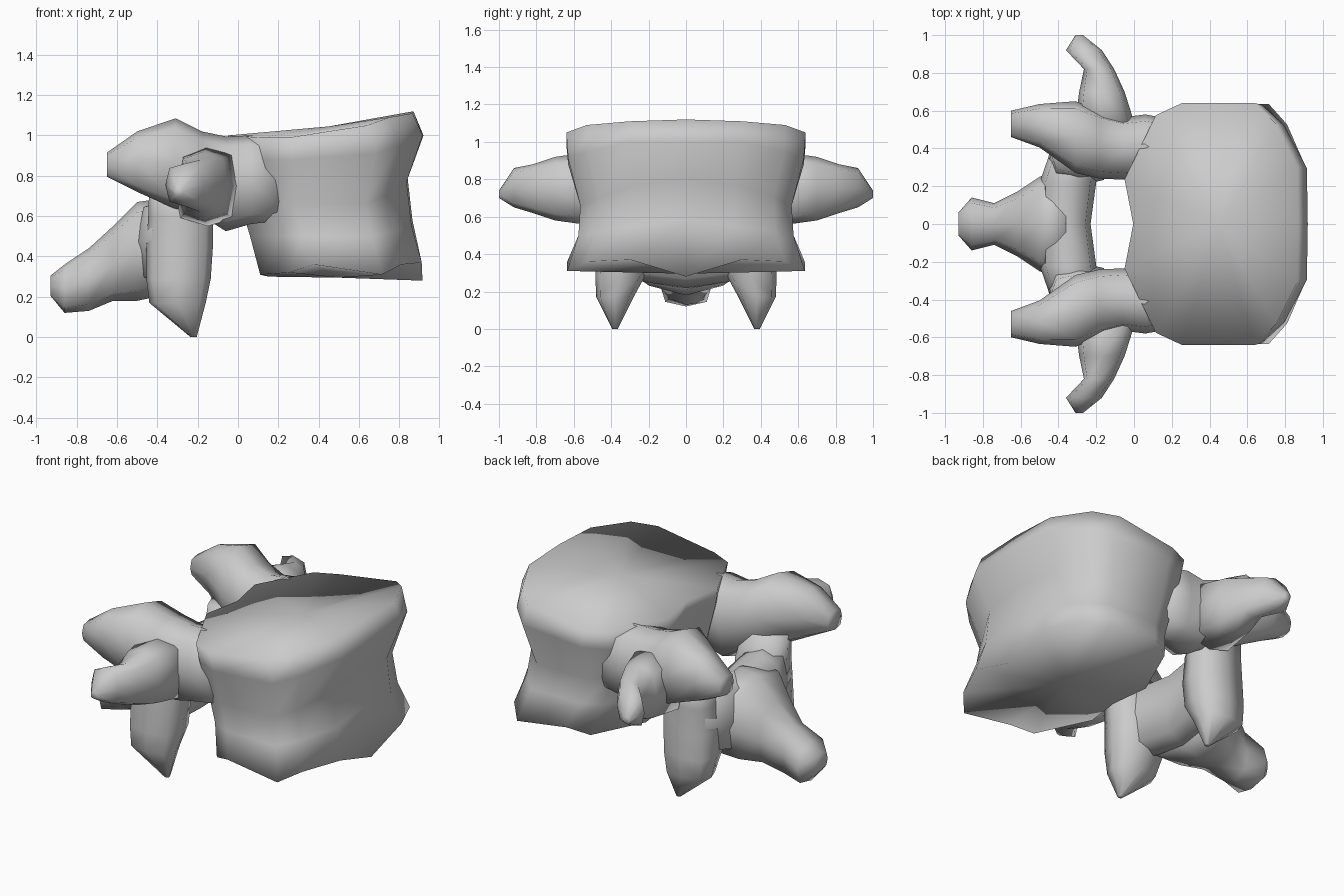
import bpy, bmesh, math

if "Cube" in bpy.data.objects:
    bpy.data.objects.remove(bpy.data.objects["Cube"])


def loft(name, rings, cap_a=None, cap_b=None, mirror=False):
    """Skin equal-length rings of points; ends close to a flat cap or a centre point."""
    bm = bmesh.new()
    loops = [[bm.verts.new(p) for p in ring] for ring in rings]
    n = len(loops[0])
    for a, b in zip(loops, loops[1:]):
        for i in range(n):
            j = (i + 1) % n
            bm.faces.new((a[i], a[j], b[j], b[i]))
    for loop, cap in ((loops[0], cap_a), (loops[-1], cap_b)):
        if cap is None:
            bm.faces.new(loop)
        else:
            c = bm.verts.new(cap)
            for i in range(n):
                bm.faces.new((loop[i], loop[(i + 1) % n], c))
    bmesh.ops.recalc_face_normals(bm, faces=bm.faces)
    for f in bm.faces:
        f.smooth = True
    mesh = bpy.data.meshes.new(name)
    bm.to_mesh(mesh)
    bm.free()
    obj = bpy.data.objects.new(name, mesh)
    bpy.context.collection.objects.link(obj)
    if mirror:
        m = obj.modifiers.new("mirror", 'MIRROR')
        m.use_axis = (False, True, False)
        m.use_mirror_merge = False
    return obj


def limb(name, axis, sections, mirror=False):
    """Eight-sided limb along an axis; section = centre x, y, z and two half sizes."""
    u, v = [k for k in range(3) if k != axis]
    rings = []
    for x, y, z, hu, hv in sections:
        ring = []
        for i in range(8):
            t = math.tau * i / 8
            p = [x, y, z]
            # slightly squared-off ellipse
            k = 1.12 if i % 2 else 1.0
            p[u] += hu * k * math.cos(t)
            p[v] += hv * k * math.sin(t)
            ring.append(p)
        rings.append(ring)
    return loft(name, rings, mirror=mirror)


# Vertebral body: half outline from back to front, as fractions of depth and width
outline = [(.05, 0), (0, .37), (.18, .9), (.33, 1), (.75, 1), (.87, .83), (.995, .47), (1, 0)]
# Each ring: back x, front x, half width, heights along the half outline
body_rings = [
    (-.05, .87, .64, (1.0, 1.0, .99, .99, 1.05, 1.09, 1.11, 1.12)),
    (-.04, .92, .63, (.92, .9, .88, .88, .91, .95, 1.0, 1.0)),
    (0.0, .84, .565, (.7, .7, .68, .66, .66, .7, .77, .8)),
    (.06, .865, .575, (.5, .5, .5, .5, .5, .52, .55, .58)),
    (.11, .915, .635, (.3, .31, .32, .36, .31, .36, .37, .28)),
]
rings = []
for x0, x1, w, heights in body_rings:
    half = [(x0 + u * (x1 - x0), v * w, z) for (u, v), z in zip(outline, heights)]
    rings.append(half + [(x, -y, z) for x, y, z in half[-2:0:-1]])
loft("vertebral_body", rings, cap_a=(.45, 0, 1.045), cap_b=(.5, 0, .295))

# Pedicles running back into the upper joint processes
limb("pedicle_and_upper_joint", 0, [
    (.22, .40, .78, .15, .20),
    (.06, .41, .78, .17, .22),
    (-.06, .40, .76, .165, .235),
    (-.18, .42, .81, .18, .21),
    (-.31, .46, .86, .19, .225),
    (-.50, .52, .87, .115, .15),
    (-.65, .53, .855, .07, .06),
], mirror=True)

# Transverse processes pointing sideways, with hooked tips
limb("transverse_process", 1, [
    (-.15, .48, .75, .17, .20),
    (-.17, .70, .75, .12, .17),
    (-.185, .82, .75, .08, .13),
    (-.265, .92, .755, .095, .105),
    (-.29, 1.0, .72, .02, .02),
], mirror=True)

# Lower joint processes hanging below the arch
limb("lower_joint", 2, [
    (-.30, .37, .76, .14, .10),
    (-.285, .35, .60, .16, .12),
    (-.29, .34, .44, .165, .135),
    (-.295, .35, .29, .16, .135),
    (-.30, .38, .17, .14, .10),
    (-.22, .38, 0, .015, .015),
], mirror=True)

# Lamina: the arch closing the canal behind
limb("lamina", 1, [
    (-.31, -.42, .50, .12, .20),
    (-.35, -.22, .47, .15, .22),
    (-.36, 0, .45, .13, .23),
    (-.35, .22, .47, .15, .22),
    (-.31, .42, .50, .12, .20),
])

# Spinous process sloping down at the back
limb("spinous_process", 0, [
    (-.36, 0, .45, .30, .24),
    (-.50, 0, .425, .25, .245),
    (-.62, 0, .365, .17, .185),
    (-.74, 0, .285, .11, .155),
    (-.86, 0, .24, .14, .12),
    (-.93, 0, .255, .06, .05),
])
